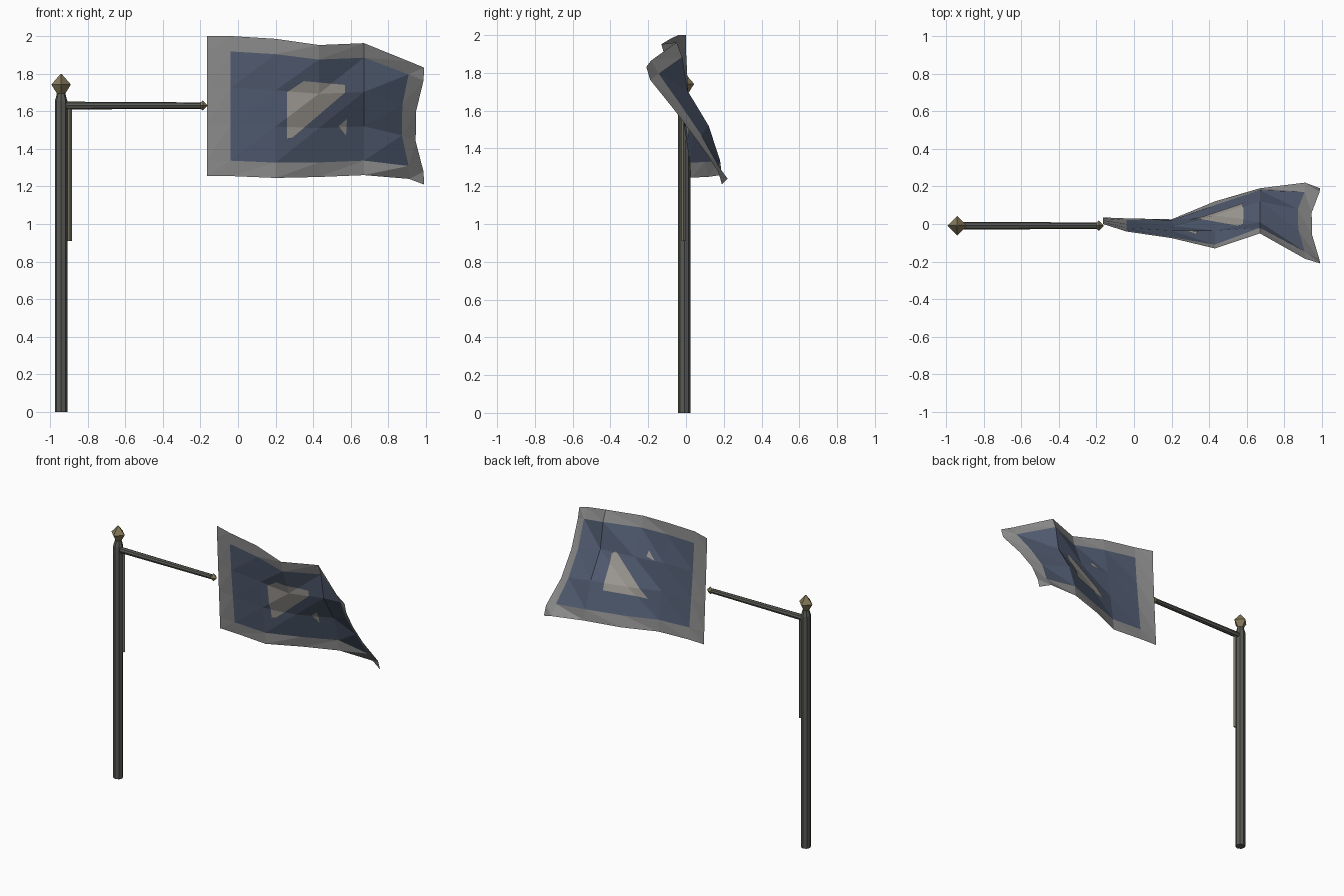
import bpy, bmesh
from mathutils import Vector, Matrix
from math import pi

if "Cube" in bpy.data.objects:
    bpy.data.objects.remove(bpy.data.objects["Cube"])

PX, PY = -0.941, -0.009


def material(name, rgb):
    m = bpy.data.materials.new(name)
    m.diffuse_color = (*rgb, 1)
    m.use_nodes = True
    m.node_tree.nodes["Principled BSDF"].inputs["Base Color"].default_value = m.diffuse_color
    return m


DARK = material("dark_metal", (0.10, 0.10, 0.09))
BRASS = material("aged_brass", (0.23, 0.19, 0.10))
ROPE = material("rope_fibre", (0.20, 0.18, 0.14))
NAVY = material("navy_cloth", (0.085, 0.11, 0.17))
GREY = material("grey_cloth", (0.27, 0.27, 0.27))
PALE = material("pale_cloth", (0.36, 0.34, 0.31))


def finish(bm, name, *mats):
    me = bpy.data.meshes.new(name)
    bm.to_mesh(me)
    bm.free()
    for m in mats:
        me.materials.append(m)
    ob = bpy.data.objects.new(name, me)
    bpy.context.collection.objects.link(ob)
    return ob


def turned(name, profile, sides, mat, origin, along_x=False):
    """Spin (radius, height) pairs into a flat-sided solid."""
    bm = bmesh.new()
    rings = []
    for r, h in profile:
        rings.append([bm.verts.new(Matrix.Rotation(2 * pi * i / sides, 3, 'Z') @ Vector((r, 0, h)))
                      for i in range(sides)])
    for a, b in zip(rings, rings[1:]):
        for i in range(sides):
            j = (i + 1) % sides
            bm.faces.new((a[i], a[j], b[j], b[i]))
    bm.faces.new(rings[0][::-1])
    bm.faces.new(rings[-1])
    bmesh.ops.remove_doubles(bm, verts=bm.verts, dist=0.0001)
    if along_x:
        bm.transform(Matrix.Rotation(pi / 2, 4, 'Y'))
    bm.transform(Matrix.Translation(origin))
    return finish(bm, name, mat)


# Pole, arm, finials and hanging rope
turned("pole", [(0.033, 0), (0.033, 1.655), (0.022, 1.695)], 8, DARK, (PX, PY, 0))
turned("pole_finial", [(0.02, 1.69), (0.052, 1.742), (0.004, 1.797)], 4, BRASS, (PX, PY, 0))
turned("arm", [(0.021, 0), (0.017, 0.735)], 8, DARK, (-0.935, PY, 1.63), True)
turned("arm_tip", [(0.012, 0), (0.027, 0.018), (0.003, 0.042)], 4, BRASS, (-0.205, PY, 1.63), True)
turned("halyard", [(0.011, 0.91), (0.011, 1.625)], 4, ROPE, (-0.895, PY - 0.003, 0))

# Flag columns: x, top z, bottom z, and the y of six points from top to bottom
COLS = [
    (-0.165, 2.00, 1.255, (0.00, 0.00, 0.01, 0.02, 0.03, 0.035)),
    (-0.04, 2.00, 1.255, (-0.04, -0.035, -0.02, 0.00, 0.02, 0.03)),
    (0.20, 1.985, 1.245, (-0.075, -0.07, -0.035, -0.01, 0.02, 0.025)),
    (0.43, 1.952, 1.25, (-0.13, -0.11, -0.035, 0.04, 0.10, 0.12)),
    (0.67, 1.962, 1.26, (-0.05, -0.02, 0.01, 0.12, 0.18, 0.19)),
    (0.91, 1.865, 1.24, (-0.185, -0.145, -0.03, 0.08, 0.17, 0.22)),
    (0.99, 1.832, 1.21, (-0.21, -0.19, -0.06, 0.06, 0.17, 0.19)),
]
ROWS = (0, 0.11, 0.37, 0.63, 0.89, 1)
BOW = (0, 0.003, 0.042, 0.045, 0.003, 0)


def flag_mesh():
    bm = bmesh.new()
    g = []
    for c, (x, top, bot, ys) in enumerate(COLS):
        k = (0, 0, 0, 0, 0, 0.85, 1)[c]
        g.append([bm.verts.new((x - k * b, y, top + (bot - top) * t))
                  for t, y, b in zip(ROWS, ys, BOW)])
    for i in range(6):
        for j in range(5):
            tl, bl, br, tr = g[i][j], g[i][j + 1], g[i + 1][j + 1], g[i + 1][j]
            border = i in (0, 5) or j in (0, 4)
            for tri in ((bl, br, tr), (bl, tr, tl)):
                bm.faces.new(tri).material_index = int(border)
    return bm


finish(flag_mesh(), "flag_cloth", NAVY, GREY)


# Emblem patches: cut from the flag surface with a convex outline, then offset
def patch(name, outline, dy):
    bm = flag_mesh()
    for (x0, z0), (x1, z1) in zip(outline, outline[1:] + outline[:1]):
        bmesh.ops.bisect_plane(bm, geom=bm.verts[:] + bm.edges[:] + bm.faces[:], dist=1e-5,
                               plane_co=(x0, 0, z0), plane_no=(z1 - z0, 0, x0 - x1),
                               clear_outer=True)
    for f in bm.faces:
        f.material_index = 0
        if dy > 0:
            f.normal_flip()
    bmesh.ops.translate(bm, verts=bm.verts, vec=(0, dy, 0))
    finish(bm, name, PALE)


patch("emblem_front", [(0.26, 1.455), (0.29, 1.46), (0.57, 1.70), (0.57, 1.74),
                       (0.35, 1.76), (0.26, 1.70)], -0.005)
patch("emblem_front_corner", [(0.535, 1.52), (0.575, 1.47), (0.58, 1.56)], -0.005)
patch("emblem_back", [(0.285, 1.455), (0.58, 1.47), (0.585, 1.69), (0.56, 1.71)], 0.005)
patch("emblem_back_corner", [(0.27, 1.71), (0.34, 1.72), (0.33, 1.76)], 0.005)
